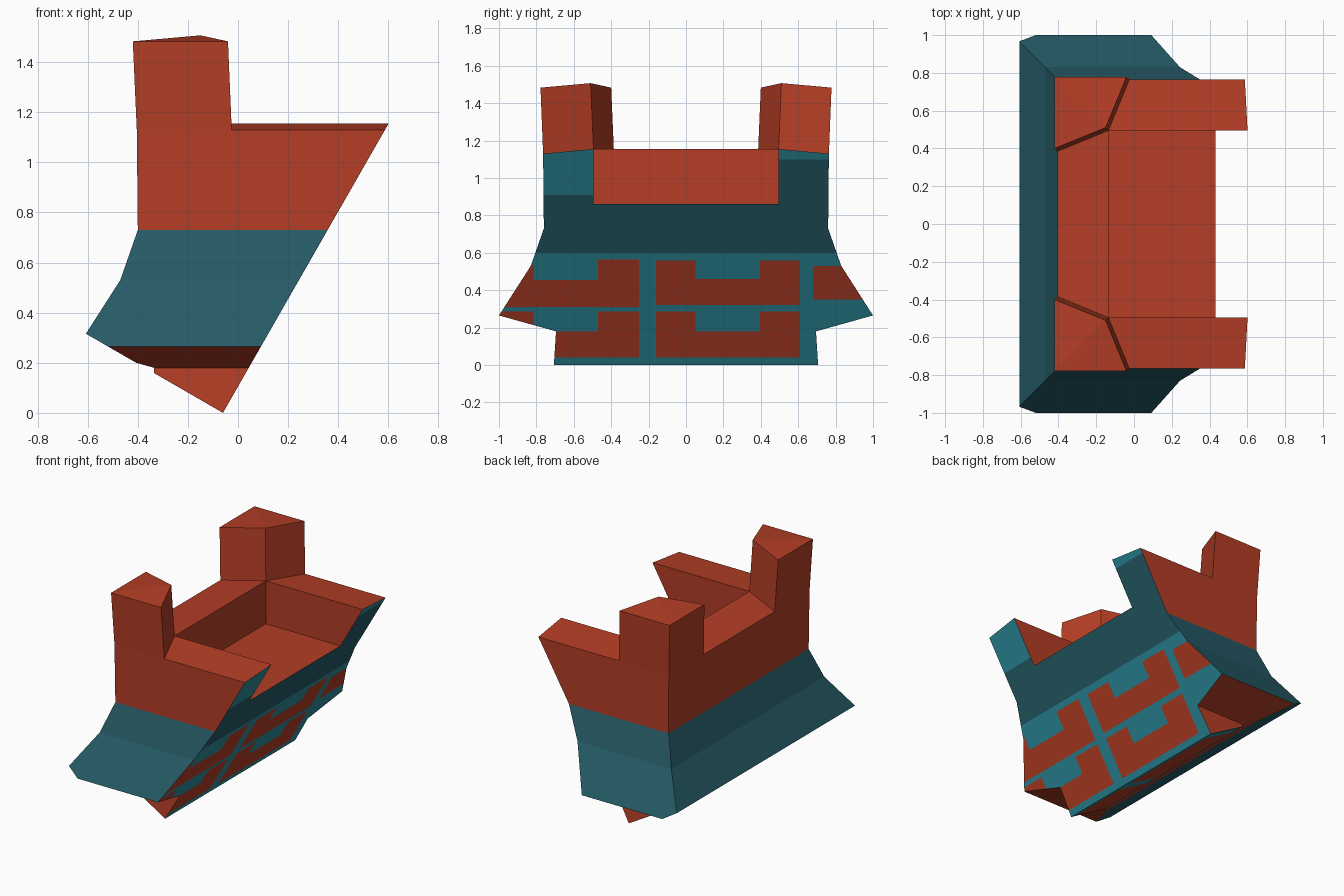
import bpy, bmesh
from mathutils import Vector

if "Cube" in bpy.data.objects:
    bpy.data.objects.remove(bpy.data.objects["Cube"])


def material(name, rgb):
    m = bpy.data.materials.new(name)
    m.diffuse_color = (*rgb, 1)
    m.use_nodes = True
    m.node_tree.nodes["Principled BSDF"].inputs["Base Color"].default_value = m.diffuse_color
    return m


MATS = [material("brick red", (0.46, 0.048, 0.019)),
        material("dark teal", (0.019, 0.105, 0.135)),
        material("light teal", (0.024, 0.255, 0.32))]
RED, DARK, LIGHT = 0, 1, 2

SLANT = Vector((1.153, 0, -0.66)).normalized()    # broken-off side
BASE = Vector((-0.5, 0, -0.866)).normalized()     # broken-off bottom
ORIGIN = Vector((-0.06, 0, 0))

# Painted rectangles on the cuts: y0, y1, z0, z1, colour (first match wins)
SLANT_PAINT = [
    (-1, -.25, .31, .455, RED), (-1, -.815, .455, .535, RED), (-.47, -.25, .455, .565, RED),
    (-.16, .61, .32, .46, RED), (-.16, .05, .46, .56, RED), (.395, .61, .46, .56, RED),
    (.68, .94, .35, .53, RED),
    (-1, -.25, .04, .18, RED), (-1, -.815, .18, .285, RED), (-.47, -.25, .18, .285, RED),
    (-.16, .61, .04, .18, RED), (-.16, .05, .18, .285, RED), (.395, .61, .18, .285, RED),
    (-1, -.495, .91, 1.2, LIGHT), (.495, 1, 1.1, 1.2, LIGHT), (-1, 1, .6, 1.2, DARK)]
BASE_PAINT = [(-.7, -.25, .02, .15, RED), (-.16, .61, .02, .15, RED), (-1.1, 1.1, .17, .4, DARK)]


def finish(name, bm):
    bmesh.ops.recalc_face_normals(bm, faces=bm.faces)
    me = bpy.data.meshes.new(name)
    bm.to_mesh(me)
    bm.free()
    for m in MATS:
        me.materials.append(m)
    ob = bpy.data.objects.new(name, me)
    bpy.context.collection.objects.link(ob)
    return ob


def cut_off(bm, normal):
    """Slice the solid and cap the opening."""
    geom = bm.verts[:] + bm.edges[:] + bm.faces[:]
    cut = bmesh.ops.bisect_plane(bm, geom=geom, dist=1e-5, plane_co=ORIGIN,
                                 plane_no=normal, clear_outer=True)["geom_cut"]
    bmesh.ops.contextual_create(bm, geom=[e for e in cut if isinstance(e, bmesh.types.BMEdge)])
    bm.normal_update()


def cap_faces(bm, normal):
    bm.normal_update()
    return [f for f in bm.faces if abs(f.normal.dot(normal)) > .999]


def paint(bm, normal, rects):
    """Cut the cap along the rectangle edges, then colour the pieces."""
    bmesh.ops.triangulate(bm, faces=cap_faces(bm, normal))
    lines = {(1, v) for r in rects for v in r[:2]} | {(2, v) for r in rects for v in r[2:4]}
    for axis, v in sorted(lines):
        co, no = Vector((0, 0, 0)), Vector((0, 0, 0))
        co[axis], no[axis] = v, 1
        faces = cap_faces(bm, normal)
        geom = faces + list({e for f in faces for e in f.edges}) + list({p for f in faces for p in f.verts})
        bmesh.ops.bisect_plane(bm, geom=geom, dist=1e-5, plane_co=co, plane_no=no)
    for f in cap_faces(bm, normal):
        c = f.calc_center_median()
        f.material_index = next((r[4] for r in rects if r[0] < c.y < r[1] and r[2] < c.z < r[3]), LIGHT)


# Tower: stacked rings (half width, height) from stem over flare and rim into the floor pocket
LEVELS = [(.77, -1), (.695, .18), (1, .265), (.83, .53), (.76, .73), (.764, 1.13), (.495, 1.155), (.495, .86)]
bm = bmesh.new()
rings = [[bm.verts.new(p) for p in ((1, -h, z), (1, h, z), (.36 - h, h, z), (.36 - h, -h, z))]
         for h, z in LEVELS]
for a, b in zip(rings, rings[1:]):
    for i in range(4):
        j = (i + 1) % 4
        bm.faces.new((a[i], a[j], b[j], b[i]))
bm.faces.new(rings[0][::-1])
bm.faces.new(rings[-1])
cut_off(bm, SLANT)
cut_off(bm, BASE)

# Flare is teal, walls and underside are red
for f in bm.faces:
    zs = [v.co.z for v in f.verts]
    f.material_index = DARK if max(zs) < .735 and min(zs) > .26 else RED
paint(bm, SLANT, SLANT_PAINT)
paint(bm, BASE, BASE_PAINT)
finish("tower_wall", bm)

# Corner merlons, tapering slightly, mirrored in y
BOTTOM = [(-.404, .764, 1.13), (-.025, .764, 1.13), (-.135, .495, 1.155), (-.404, .385, 1.13)]
TOP = [(-.42, .778, 1.483), (-.04, .778, 1.483), (-.15, .51, 1.507), (-.42, .4, 1.483)]
for side, name in ((-1, "front_merlon"), (1, "back_merlon")):
    bm = bmesh.new()
    lo, hi = [[bm.verts.new((x, y * side, z)) for x, y, z in pts] for pts in (BOTTOM, TOP)]
    for i in range(4):
        j = (i + 1) % 4
        bm.faces.new((lo[i], lo[j], hi[j], hi[i]))
    for quad in (lo, hi):   # split from the raised inner corner
        bm.faces.new((quad[0], quad[1], quad[2]))
        bm.faces.new((quad[0], quad[2], quad[3]))
    finish(name, bm)
